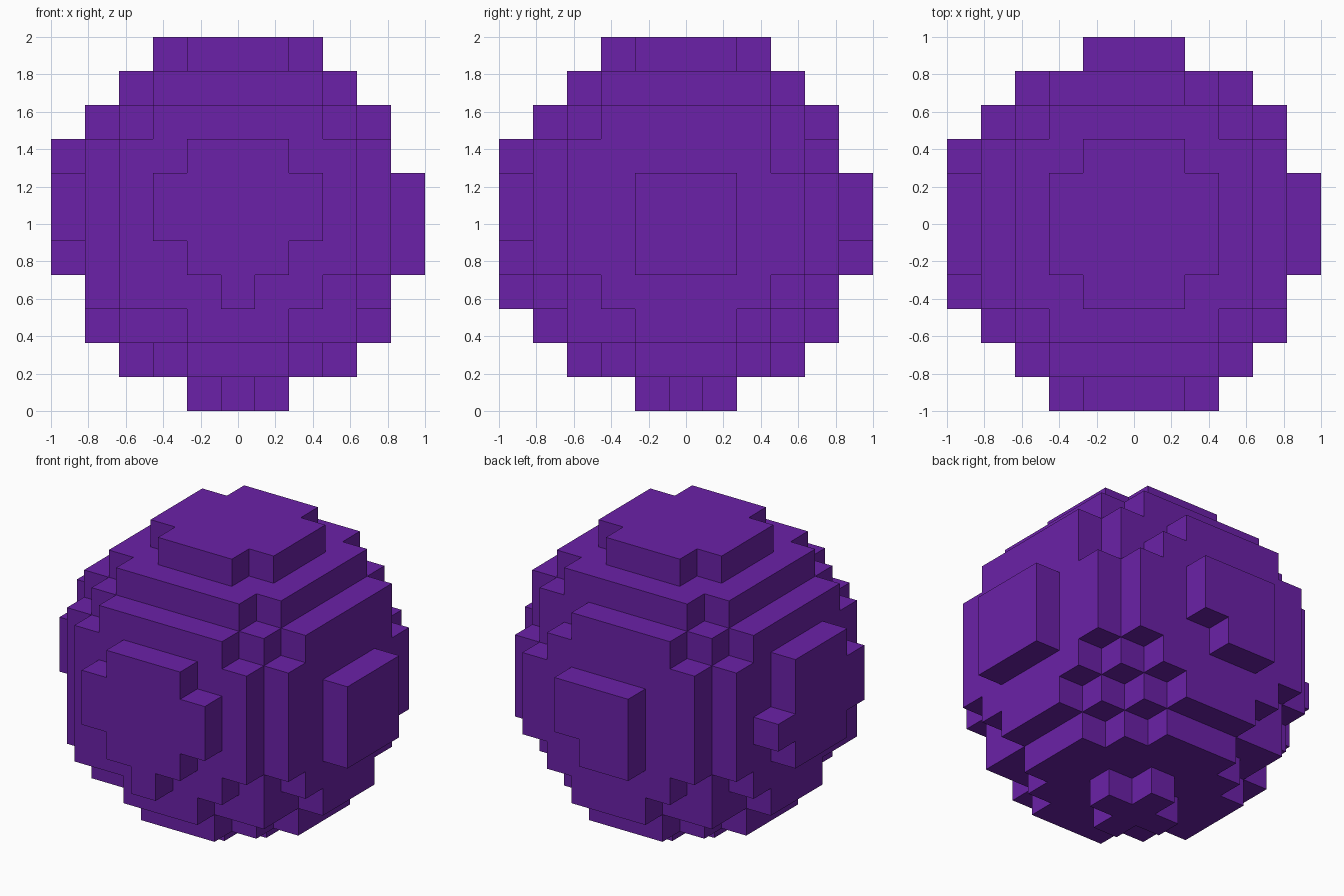
import bpy
import bmesh
from itertools import product
from mathutils import Vector

cube = bpy.data.objects.get("Cube")
if cube:
    bpy.data.objects.remove(cube, do_unlink=True)

HALF = 5                                   # cells each side of the middle one
CELL = 2 / (2 * HALF + 1)
CENTRE = Vector((-0.075, -0.125, 0.225))   # ball centre, slightly off the grid
RADIUS_SQ = 28.8 + CENTRE.length_squared

# Purple material
purple = bpy.data.materials.new("purple")
purple.use_nodes = True
colour = (0.147, 0.0152, 0.392, 1)
purple.diffuse_color = colour
bsdf = purple.node_tree.nodes["Principled BSDF"]
bsdf.inputs["Base Color"].default_value = colour
bsdf.inputs["Roughness"].default_value = 0.8

# Grid cells inside the ball
span = range(-HALF, HALF + 1)
cells = {c for c in product(span, repeat=3)
         if (Vector(c) - CENTRE).length_squared <= RADIUS_SQ}

# Block skin: one square wherever a filled cell meets an empty one
bm = bmesh.new()
corners = {}


def corner(point):
    key = tuple(round(2 * v) for v in point)
    if key not in corners:
        corners[key] = bm.verts.new(Vector(point) * CELL + Vector((0, 0, 1)))
    return corners[key]


for cell in sorted(cells):
    for axis, sign in product(range(3), (-1, 1)):
        normal = Vector((0, 0, 0))
        normal[axis] = sign
        if tuple(int(v) for v in Vector(cell) + normal) in cells:
            continue
        side = Vector((0, 0, 0))
        side[(axis + 1) % 3] = 1
        up = normal.cross(side)
        middle = Vector(cell) + normal / 2
        bm.faces.new([corner(middle + (side * a + up * b) / 2)
                      for a, b in ((-1, -1), (1, -1), (1, 1), (-1, 1))])

mesh = bpy.data.meshes.new("block_ball")
bm.to_mesh(mesh)
bm.free()
mesh.materials.append(purple)
ball = bpy.data.objects.new("block_ball", mesh)
bpy.context.collection.objects.link(ball)
